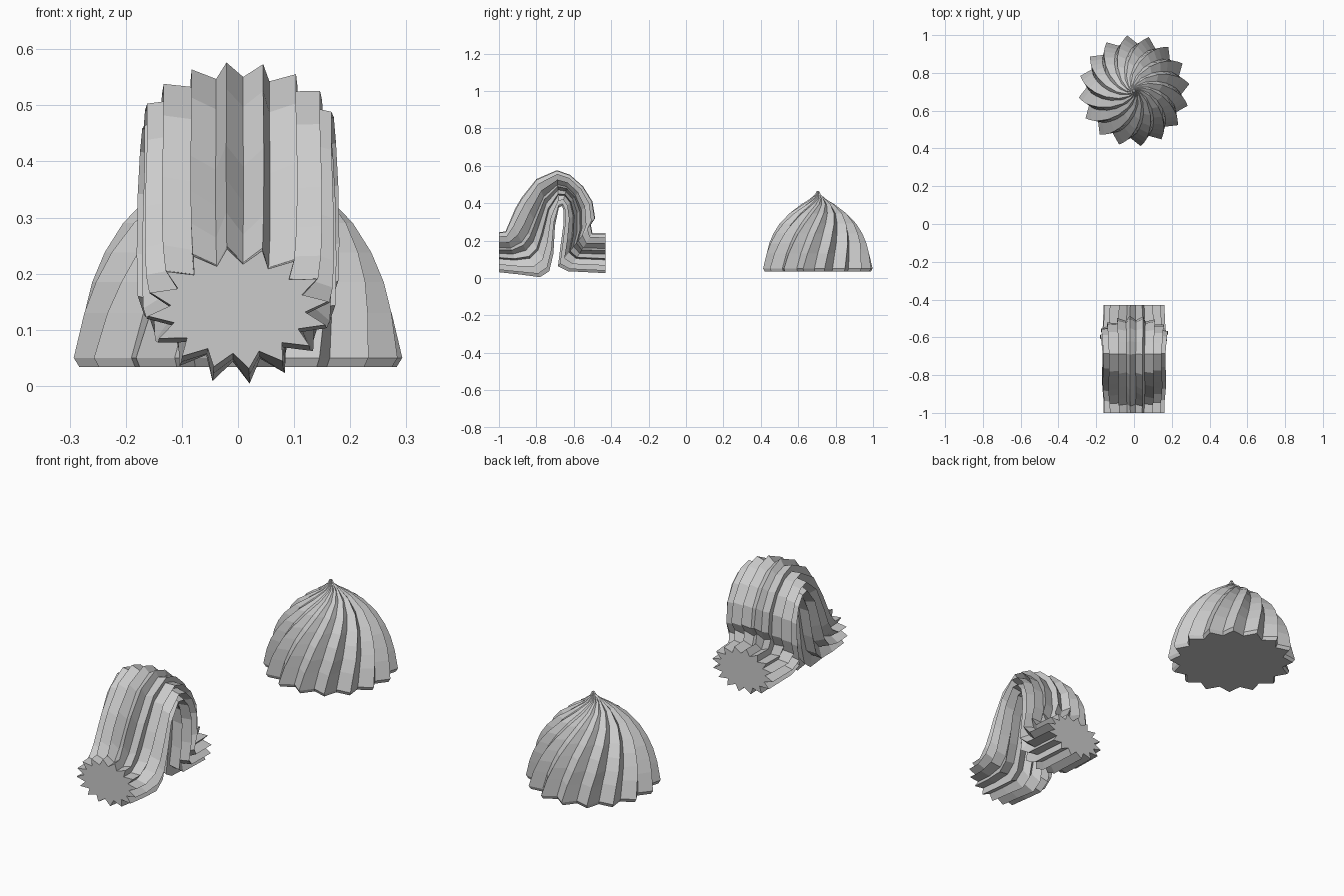
import bpy, bmesh, math
from mathutils import Vector

POINTS = 16                 # points of the star nozzle
OFFSET = math.radians(7)    # turn of the star


def star(centre, u, v, notch, turn=0.0):
    """Star ring spanned by the half axes u and v."""
    ring = []
    for i in range(POINTS * 2):
        a = OFFSET + turn + math.pi * i / POINTS
        k = 1.0 if i % 2 == 0 else notch
        ring.append(centre + u * (k * math.cos(a)) + v * (k * math.sin(a)))
    return ring


def loft(name, rings):
    """Skin the rings, closing both ends with flat caps."""
    bm = bmesh.new()
    rows = [[bm.verts.new(p) for p in ring] for ring in rings]
    n = POINTS * 2
    for a, b in zip(rows, rows[1:]):
        for i in range(n):
            j = (i + 1) % n
            bm.faces.new((a[i], a[j], b[j], b[i]))
    bm.faces.new(rows[0][::-1])
    bm.faces.new(rows[-1])
    bmesh.ops.recalc_face_normals(bm, faces=bm.faces)
    mesh = bpy.data.meshes.new(name)
    bm.to_mesh(mesh)
    bm.free()
    obj = bpy.data.objects.new(name, mesh)
    bpy.context.collection.objects.link(obj)
    return obj


# Swirled dollop: radius, height, twist in degrees
dollop = [
    (0.285, 0.034, 0), (0.295, 0.050, 0), (0.279, 0.130, 4), (0.262, 0.185, 8),
    (0.238, 0.238, 12), (0.205, 0.290, 18), (0.155, 0.345, 27),
    (0.090, 0.393, 42), (0.040, 0.425, 62), (0.014, 0.448, 82), (0.006, 0.465, 95),
]
loft("cream_dollop", [
    star(Vector((0, 0.705, z)), Vector((r, 0, 0)), Vector((0, r, 0)), 0.85, math.radians(t))
    for r, z, t in dollop])

# Looped piped rope: outer edge y, z, inner edge y, z, half width
rope = [
    (-1.000, 0.245, -1.000, 0.030, 0.162),
    (-0.965, 0.250, -0.890, 0.018, 0.164),
    (-0.940, 0.310, -0.780, 0.003, 0.170),
    (-0.915, 0.370, -0.730, 0.035, 0.172),
    (-0.880, 0.430, -0.708, 0.130, 0.172),
    (-0.800, 0.530, -0.700, 0.280, 0.168),
    (-0.690, 0.577, -0.680, 0.375, 0.168),
    (-0.620, 0.552, -0.663, 0.385, 0.172),
    (-0.550, 0.490, -0.655, 0.360, 0.176),
    (-0.500, 0.410, -0.655, 0.290, 0.180),
    (-0.485, 0.320, -0.672, 0.170, 0.182),
    (-0.508, 0.285, -0.685, 0.062, 0.180),
    (-0.500, 0.240, -0.630, 0.035, 0.168),
    (-0.430, 0.240, -0.430, 0.025, 0.162),
]
rings = []
for ty, tz, by, bz, w in rope:
    top, bottom = Vector((0, ty, tz)), Vector((0, by, bz))
    rings.append(star((top + bottom) / 2, Vector((w, 0, 0)), (top - bottom) / 2, 0.74))
loft("cream_rope_loop", rings)
